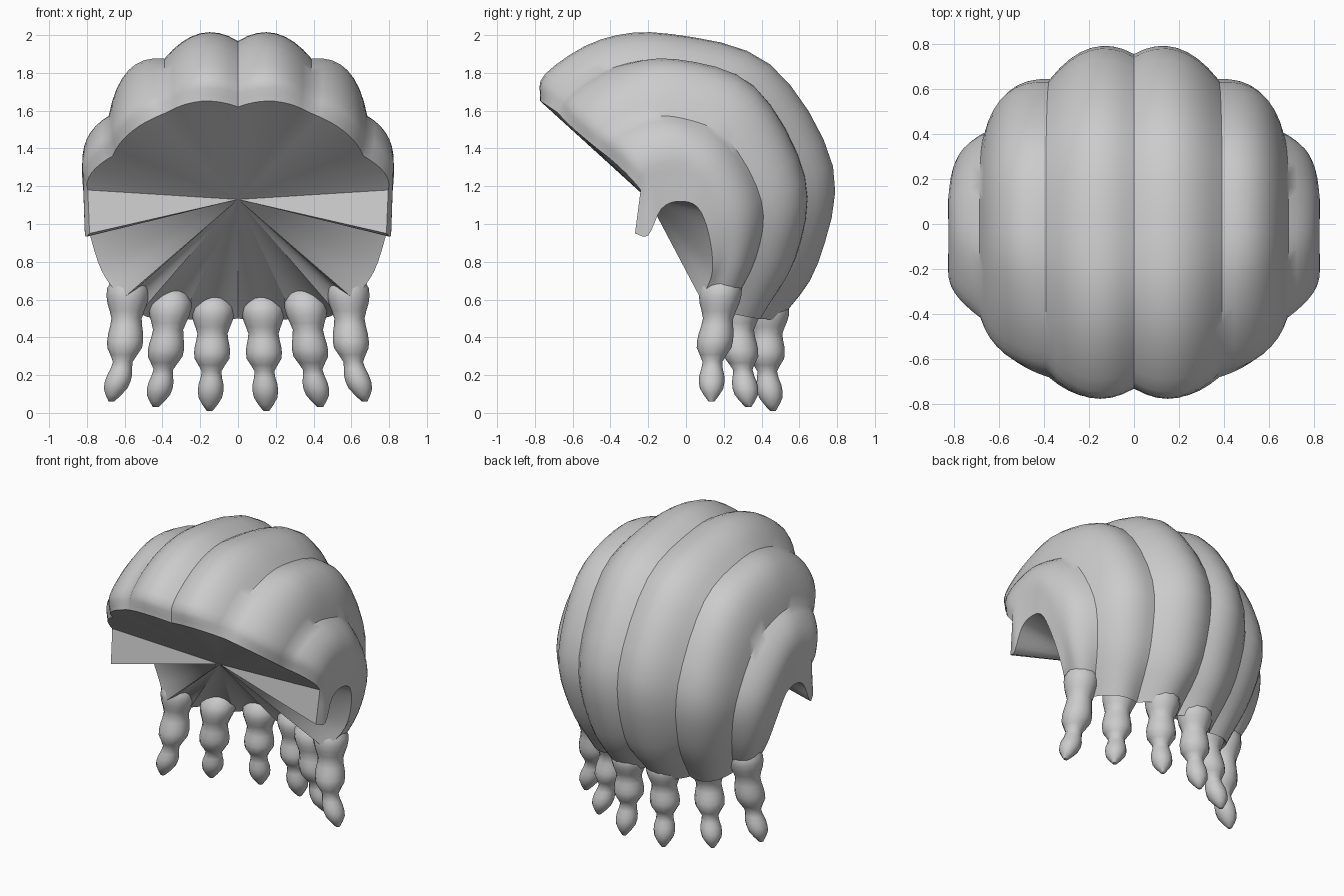
import bpy, bmesh, math
from mathutils import Vector

if "Cube" in bpy.data.objects:
    bpy.data.objects.remove(bpy.data.objects["Cube"])

grey = bpy.data.materials.new("hair grey")
grey.diffuse_color = (0.6, 0.6, 0.6, 1)
grey.use_nodes = True
grey.node_tree.nodes["Principled BSDF"].inputs["Base Color"].default_value = grey.diffuse_color


def spline(pts, steps):
    """Resample a control polyline with Catmull-Rom segments."""
    p = [2 * pts[0] - pts[1]] + pts + [2 * pts[-1] - pts[-2]]
    out = []
    for i in range(1, len(p) - 2):
        a, b, c, d = p[i - 1:i + 3]
        for k in range(steps):
            t = k / steps
            out.append(0.5 * (2 * b + (c - a) * t + (2 * a - 5 * b + 4 * c - d) * t * t
                              + (3 * b - a - 3 * c + d) * t ** 3))
    return out + [pts[-1]]


def finish(bm, name, angle):
    bmesh.ops.remove_doubles(bm, verts=bm.verts, dist=0.0005)
    bmesh.ops.recalc_face_normals(bm, faces=bm.faces)
    mesh = bpy.data.meshes.new(name)
    bm.to_mesh(mesh)
    bm.free()
    mesh.materials.append(grey)
    ob = bpy.data.objects.new(name, mesh)
    bpy.context.collection.objects.link(ob)
    bpy.ops.object.select_all(action='DESELECT')
    ob.select_set(True)
    bpy.context.view_layer.objects.active = ob
    bpy.ops.object.shade_smooth_by_angle(angle=math.radians(angle))


# Side profiles (y, z) from front to nape: grooves and ridges of the locks
TAPER = (0.97, 1, 1, 1, 1, 0.97, 0.89, 0.76)


def lock_line(x, *yz):
    return spline([Vector((x * s, y, z)) for s, (y, z) in zip(TAPER, yz)], 4)


groove0 = lock_line(0, (-.73, 1.62), (-.70, 1.76), (-.42, 1.93), (-.08, 1.96),
                    (.42, 1.81), (.74, 1.3), (.67, .8), (.42, .5))
ridge1 = lock_line(.2, (-.77, 1.65), (-.74, 1.79), (-.45, 1.97), (-.08, 2.0),
                   (.44, 1.84), (.77, 1.3), (.69, .79), (.5, .49))
groove1 = lock_line(.39, (-.68, 1.59), (-.61, 1.7), (-.38, 1.83), (-.06, 1.87),
                    (.36, 1.73), (.63, 1.25), (.58, .82), (.38, .5))
ridge2 = lock_line(.58, (-.58, 1.49), (-.55, 1.61), (-.32, 1.76), (-.04, 1.81),
                   (.34, 1.66), (.58, 1.2), (.53, .82), (.37, .5))
groove2 = lock_line(.685, (-.42, 1.36), (-.4, 1.47), (-.22, 1.56), (-.02, 1.56),
                    (.22, 1.45), (.4, 1.12), (.37, .82), (.22, .53))
ridge3 = lock_line(.8, (-.32, 1.27), (-.29, 1.37), (-.15, 1.44), (0, 1.44),
                   (.17, 1.33), (.31, 1.08), (.3, .8), (.22, .56))
side = lock_line(.82, (-.24, 1.18), (-.2, 1.25), (-.1, 1.28), (0, 1.27),
                 (.1, 1.2), (.19, 1.0), (.2, .8), (.13, .58))
ear_arch = lock_line(.81, (-.27, .95), (-.2, .94), (-.13, 1.08), (-.04, 1.12),
                     (.06, 1.09), (.12, .95), (.14, .75), (.08, .6))


# Rounded lock between two grooves
def lobe(a, r, b, steps=8):
    rows = []
    for k in range(steps):
        s = k / steps
        rows.append([p * (1 - s) * (1 - 2 * s) + q * 4 * s * (1 - s) + w * s * (2 * s - 1)
                     for p, q, w in zip(a, r, b)])
    return rows


rows = (lobe(groove0, ridge1, groove1) + lobe(groove1, ridge2, groove2)
        + lobe(groove2, ridge3, side) + [side]
        + [[(p + q) / 2 for p, q in zip(side, ear_arch)], ear_arch])

# Hair cap: lofted locks, closed inside by a fan running to one centre point
bm = bmesh.new()
for sx in (1, -1):
    grid = [[bm.verts.new((p.x * sx, p.y, p.z)) for p in row] for row in rows]
    apex = bm.verts.new((0, -.2, 1.13))
    for a, b in zip(grid, grid[1:]):
        for i in range(len(a) - 1):
            bm.faces.new((a[i], a[i + 1], b[i + 1], b[i]))
    rim = [r[0] for r in grid] + grid[-1][1:] + [r[-1] for r in reversed(grid[:-1])]
    for a, b in zip(rim, rim[1:]):
        bm.faces.new((a, b, apex))
finish(bm, "hair_cap", 40)


# Ringlets: beaded tubes hanging below the locks
def ringlet(name, path, beads):
    bm = bmesh.new()
    centres = spline([Vector(p) for p in path], 5)
    radii = spline([Vector((r, 0, 0)) for r in beads], 2)
    n, sides = len(radii), 12
    rings = []
    for k in range(n):
        f = k / (n - 1) * (len(centres) - 1)
        i = min(int(f), len(centres) - 2)
        c = centres[i].lerp(centres[i + 1], f - i)
        r = max(radii[k].x, 0.01)
        rings.append([bm.verts.new(c + Vector((r * math.cos(2 * math.pi * j / sides),
                                               r * math.sin(2 * math.pi * j / sides), 0)))
                      for j in range(sides)])
    for a, b in zip(rings, rings[1:]):
        for j in range(sides):
            bm.faces.new((a[j], a[(j + 1) % sides], b[(j + 1) % sides], b[j]))
    bm.faces.new(rings[0])
    bm.faces.new(rings[-1])
    finish(bm, name, 60)


BEADS = (.06, .11, .105, .08, .092, .092, .052, .066, .062, .015)
PATHS = {
    "inner": [(.13, .44, .63), (.135, .43, .42), (.14, .43, .22), (.15, .46, .01)],
    "middle": [(.35, .31, .66), (.37, .28, .44), (.395, .30, .23), (.435, .33, .03)],
    "outer": [(.58, .19, .74), (.59, .17, .5), (.61, .14, .27), (.67, .135, .06)],
}
for part, path in PATHS.items():
    for label, sx in (("right", 1), ("left", -1)):
        ringlet(f"{part}_ringlet_{label}", [(x * sx, y, z) for x, y, z in path], BEADS)
